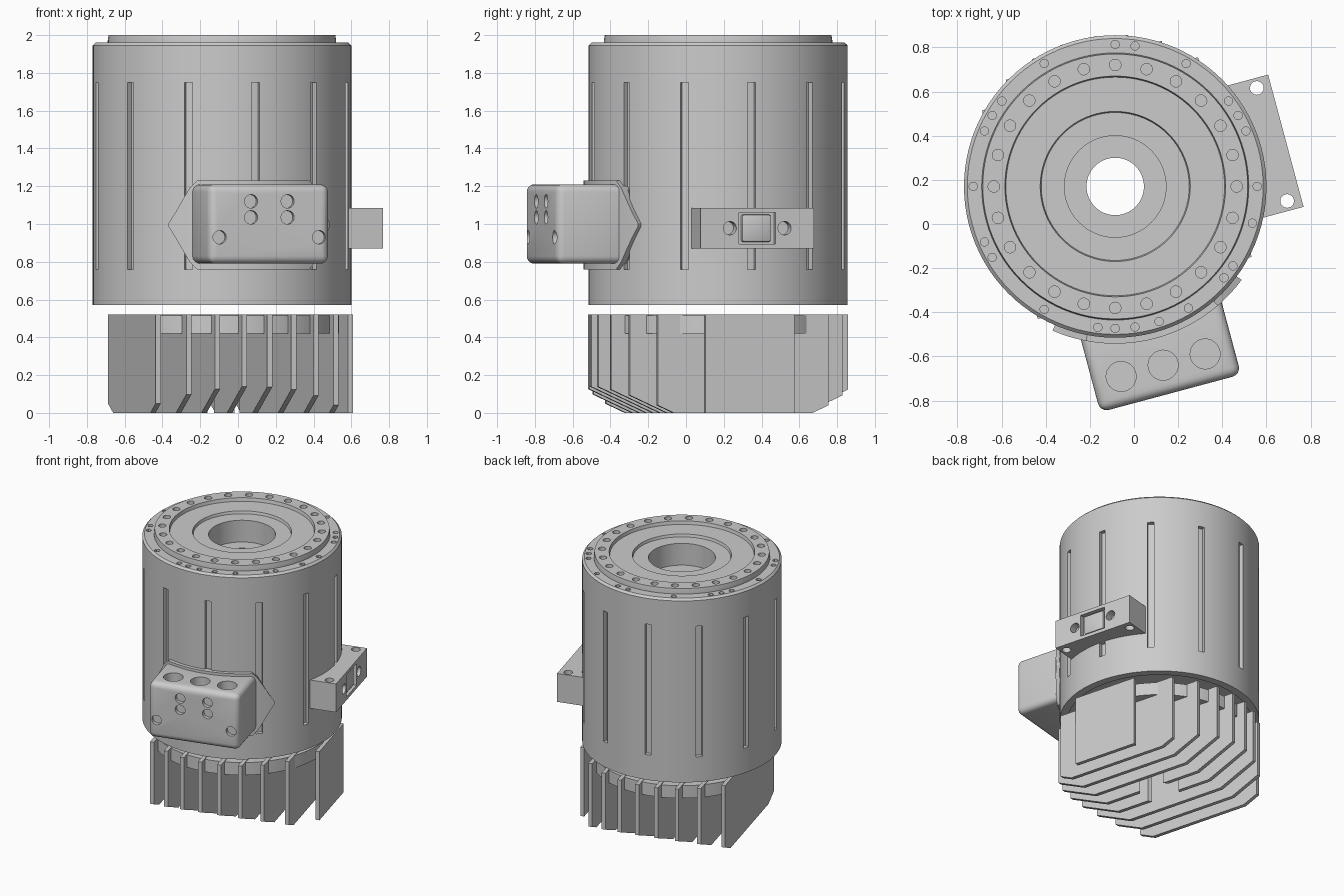
import bpy, bmesh
from math import sin, cos, radians, pi, sqrt
from mathutils import Matrix, Vector

if "Cube" in bpy.data.objects:
    bpy.data.objects.remove(bpy.data.objects["Cube"])

# Shared frame: housing axis, turned 15 degrees; -y is the connector side, +x the bracket side
FRAME = Matrix.Translation((-0.085, 0.17, 0)) @ Matrix.Rotation(radians(15), 4, 'Z')
R = 0.685


def make(name, bm):
    bmesh.ops.recalc_face_normals(bm, faces=bm.faces)
    me = bpy.data.meshes.new(name)
    bm.to_mesh(me)
    bm.free()
    ob = bpy.data.objects.new(name, me)
    bpy.context.collection.objects.link(ob)
    return ob


def add_box(bm, lo, hi):
    lo, hi = Vector(lo), Vector(hi)
    m = Matrix.Translation((lo + hi) / 2) @ Matrix.Diagonal((*(hi - lo), 1))
    return bmesh.ops.create_cube(bm, size=1, matrix=m)['verts']


def add_rod(bm, pos, r, depth, axis='Z', seg=20):
    rot = {'Z': Matrix(), 'Y': Matrix.Rotation(pi / 2, 4, 'X'),
           'X': Matrix.Rotation(pi / 2, 4, 'Y')}[axis]
    bmesh.ops.create_cone(bm, cap_ends=True, segments=seg, radius1=r, radius2=r,
                          depth=depth, matrix=Matrix.Translation(pos) @ rot)


def lathe(name, profile, seg=96):
    bm = bmesh.new()
    rings = [[bm.verts.new((r * cos(2 * pi * i / seg), r * sin(2 * pi * i / seg), z))
              for i in range(seg)] for r, z in profile]
    for a, b in zip(rings, rings[1:] + rings[:1]):
        for i in range(seg):
            j = (i + 1) % seg
            bm.faces.new((a[i], a[j], b[j], b[i]))
    return make(name, bm)


def prism(bm, bottom, top):
    a = [bm.verts.new(p) for p in bottom]
    b = [bm.verts.new(p) for p in top]
    bm.faces.new(a)
    bm.faces.new(b[::-1])
    for i in range(len(a)):
        j = (i + 1) % len(a)
        bm.faces.new((a[i], b[i], b[j], a[j]))


def bake(ob):
    dg = bpy.context.evaluated_depsgraph_get()
    me = bpy.data.meshes.new_from_object(ob.evaluated_get(dg))
    ob.modifiers.clear()
    ob.data = me


def cut(ob, bm):
    cutter = make("cutter", bm)
    cutter.hide_render = True
    mod = ob.modifiers.new("cut", 'BOOLEAN')
    mod.operation, mod.solver, mod.object = 'DIFFERENCE', 'EXACT', cutter
    bake(ob)
    bpy.data.objects.remove(cutter)


def bevel(ob, width, seg):
    mod = ob.modifiers.new("bevel", 'BEVEL')
    mod.width, mod.segments = width, seg
    bake(ob)


# Housing: stepped top, bore and shallow recessed underside
housing = lathe("housing", [
    (0.13, 0.64), (0.63, 0.64), (0.63, 0.57), (R, 0.57), (R, 1.945), (0.67, 1.96),
    (0.605, 1.96), (0.605, 1.97), (0.60, 2.0), (0.50, 2.0), (0.495, 1.975),
    (0.34, 1.975), (0.335, 1.955), (0.23, 1.955), (0.23, 1.79), (0.13, 1.79)])

# Side slots and the two rings of bolt holes
bm = bmesh.new()
for k in range(12):
    vs = add_box(bm, (R - 0.03, -0.022, 0.76), (R + 0.05, 0.022, 1.75))
    bmesh.ops.rotate(bm, verts=vs, cent=(0, 0, 0), matrix=Matrix.Rotation(k * pi / 6, 3, 'Z'))
for k in range(24):
    a = k * pi / 12
    add_rod(bm, (0.55 * cos(a), 0.55 * sin(a), 2.0), 0.026, 0.14, seg=16)
for deg in (90, 82, 60, 37, 30, 23, 0, -15, -34, -40, -59, -72, -82, -90, -97,
            -120, -150, -157, 180, 157, 150, 143, 120):
    a = radians(deg - 15)
    add_rod(bm, (0.643 * cos(a), 0.643 * sin(a), 1.96), 0.019, 0.12, seg=12)
cut(housing, bm)

# Six-sided flange wrapped around the housing behind the connector box
bm = bmesh.new()
cols = []
for i in range(25):
    t = -38.5 + 77 * i / 24
    h = 0.235 * min(1, max(0.03, (38.5 - abs(t)) / 11.5))
    a = radians(t)
    cols.append([bm.verts.new((r * sin(a), -r * cos(a), 0.995 + s * h))
                 for r, s in ((0.67, -1), (0.712, -1), (0.712, 1), (0.67, 1))])
for a, b in zip(cols, cols[1:]):
    for i in range(4):
        j = (i + 1) % 4
        bm.faces.new((a[i], a[j], b[j], b[i]))
bm.faces.new(cols[0])
bm.faces.new(cols[-1][::-1])
flange = make("connector_flange", bm)

# Connector box with three sockets on top and six screw holes in front
bm = bmesh.new()
add_box(bm, (-0.33, -0.97, 0.79), (0.33, -0.56, 1.21))
box = make("connector_box", bm)
bevel(box, 0.04, 4)
bm = bmesh.new()
for u in (-0.197, 0, 0.197):
    add_rod(bm, (u, -0.838, 1.21), 0.068, 0.16, seg=28)
for u, z in ((-0.1, 1.12), (0.1, 1.12), (-0.1, 1.035), (0.1, 1.035), (-0.272, 0.93), (0.272, 0.93)):
    add_rod(bm, (u, -0.97, z), 0.036, 0.06, 'Y')
cut(box, bm)

# Mounting bracket: vertical holes at the ends, outer pocket and bolt holes
bm = bmesh.new()
add_box(bm, (0.58, -0.31, 0.87), (0.80, 0.31, 1.085))
bracket = make("side_bracket", bm)
bm = bmesh.new()
for s in (-1, 1):
    add_rod(bm, (0.735, s * 0.265, 0.98), 0.031, 0.4)
    add_rod(bm, (0.80, s * 0.15, 0.978), 0.036, 0.12, 'X')
add_box(bm, (0.765, -0.1, 0.895), (0.85, 0.1, 1.06))
cut(bracket, bm)
bm = bmesh.new()
add_box(bm, (0.75, -0.08, 0.905), (0.79, 0.08, 1.05))
knob = make("bracket_insert", bm)
bevel(knob, 0.012, 2)

# Cooling fins: parallel plates trimmed to the housing circle, lower ends chamfered
bm = bmesh.new()
T = 0.014
for k in range(9):
    d = 0.64 - 0.14 * k
    c = sqrt(R * R - d * d)
    if c > 0.38:
        e = 0.14 * (c - 0.38) / 0.305
        outline = [(-c, 0.52), (-c, e), (-0.38, 0), (0.38, 0), (c, e), (c, 0.52)]
    else:
        outline = [(-c, 0.52), (-c, 0), (c, 0), (c, 0.52)]
    prism(bm, [(d - T, y, z) for y, z in outline], [(d + T, y, z) for y, z in outline])
fins = make("cooling_fins", bm)
bm = bmesh.new()
add_rod(bm, (0, 0, 0.25), 0.135, 1, seg=48)
cut(fins, bm)

# Plate that carries the fins, flat on the two outer sides, with a centre hole
bm = bmesh.new()
ring = [(max(-0.48, 0.62 * cos(2 * pi * i / 64)), 0.62 * sin(2 * pi * i / 64)) for i in range(64)]
prism(bm, [(x, y, 0.42) for x, y in ring], [(x, y, 0.515) for x, y in ring])
bmesh.ops.remove_doubles(bm, verts=bm.verts, dist=1e-5)
plate = make("fin_plate", bm)
bm = bmesh.new()
add_rod(bm, (0, 0, 0.47), 0.135, 1, seg=48)
cut(plate, bm)

# Place everything in the shared frame and smooth the round surfaces
for ob in list(bpy.context.scene.objects):
    ob.matrix_world = FRAME
    bpy.ops.object.select_all(action='DESELECT')
    ob.select_set(True)
    bpy.context.view_layer.objects.active = ob
    bpy.ops.object.shade_smooth_by_angle(angle=radians(30))
